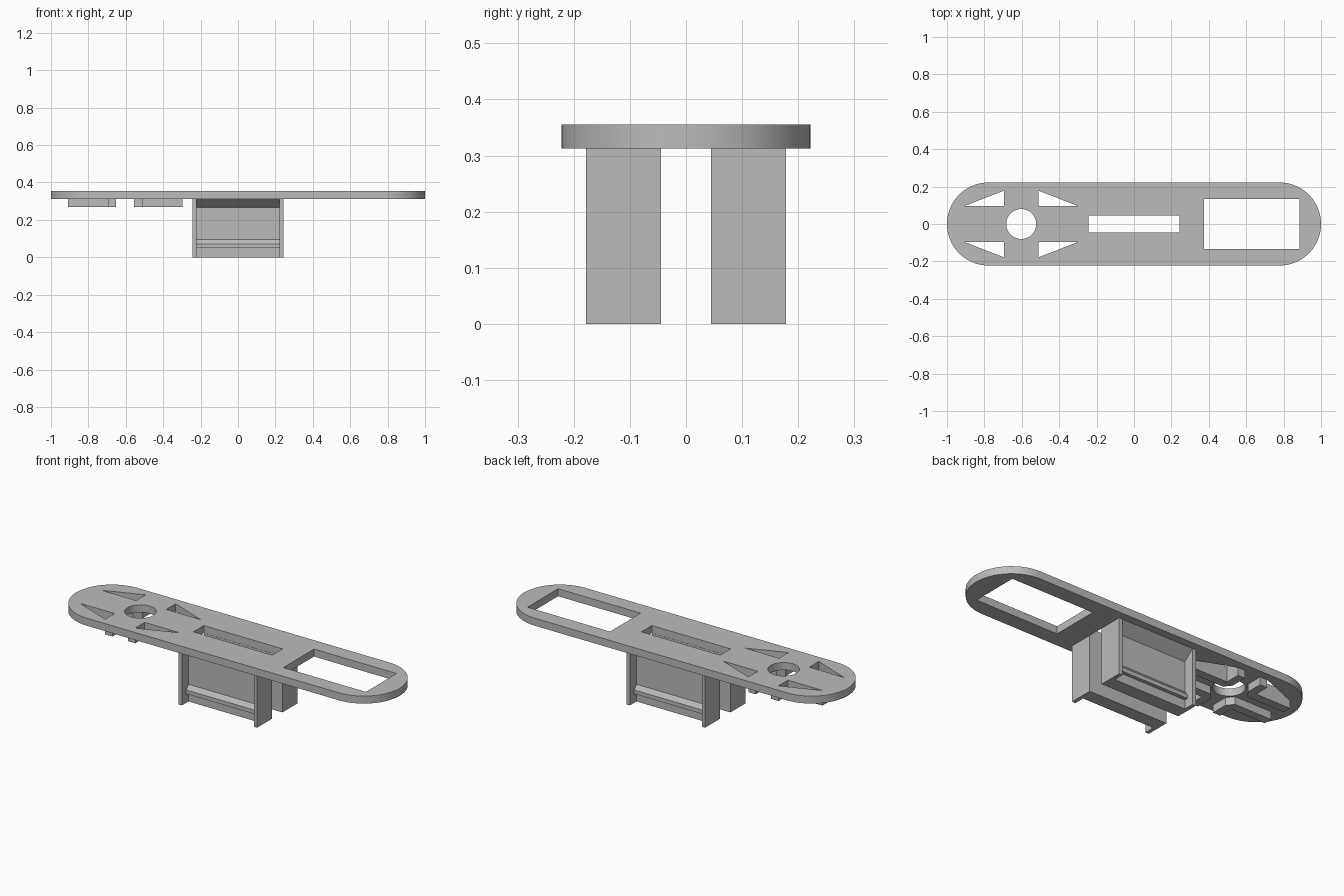
import bpy
import bmesh
from math import sin, cos, pi, radians
from mathutils import Vector

cube = bpy.data.objects.get("Cube")
if cube:
    bpy.data.objects.remove(cube, do_unlink=True)

grey = bpy.data.materials.new("plain grey")
grey.use_nodes = True
grey.diffuse_color = (0.5, 0.5, 0.5, 1)
grey.node_tree.nodes["Principled BSDF"].inputs["Base Color"].default_value = (0.5, 0.5, 0.5, 1)

PLATE_Z, TOP_Z = 0.313, 0.355
HOLE_X = -0.603


def add_object(name, mesh):
    obj = bpy.data.objects.new(name, mesh)
    mesh.materials.clear()
    mesh.materials.append(grey)
    bpy.context.collection.objects.link(obj)
    return obj


def extrude_outline(name, points, offset):
    """Solid made by sweeping a closed 3D outline along an offset."""
    bm = bmesh.new()
    face = bm.faces.new([bm.verts.new(p) for p in points])
    swept = bmesh.ops.extrude_face_region(bm, geom=[face])
    verts = [g for g in swept["geom"] if isinstance(g, bmesh.types.BMVert)]
    bmesh.ops.translate(bm, verts=verts, vec=Vector(offset))
    bmesh.ops.recalc_face_normals(bm, faces=bm.faces)
    mesh = bpy.data.meshes.new(name)
    bm.to_mesh(mesh)
    bm.free()
    return add_object(name, mesh)


def pierced_plate(name, loops, z0, z1):
    """Flat plate: the first loop is the rim, the others are holes."""
    curve = bpy.data.curves.new(name, "CURVE")
    curve.dimensions = "2D"
    curve.fill_mode = "BOTH"
    curve.extrude = (z1 - z0) / 2
    for loop in loops:
        spline = curve.splines.new("POLY")
        spline.points.add(len(loop) - 1)
        for point, (x, y) in zip(spline.points, loop):
            point.co = (x, y, 0, 1)
        spline.use_cyclic_u = True
    temp = bpy.data.objects.new(name + " outline", curve)
    bpy.context.collection.objects.link(temp)
    graph = bpy.context.evaluated_depsgraph_get()
    mesh = bpy.data.meshes.new_from_object(temp.evaluated_get(graph))
    bpy.data.objects.remove(temp, do_unlink=True)
    bm = bmesh.new()
    bm.from_mesh(mesh)
    bmesh.ops.remove_doubles(bm, verts=bm.verts, dist=0.0001)
    bmesh.ops.translate(bm, verts=bm.verts, vec=(0, 0, (z0 + z1) / 2))
    bmesh.ops.recalc_face_normals(bm, faces=bm.faces)
    bm.to_mesh(mesh)
    bm.free()
    return add_object(name, mesh)


def arc(cx, radius, start, end, steps):
    return [(cx + radius * cos(start + (end - start) * i / steps),
             radius * sin(start + (end - start) * i / steps)) for i in range(steps + 1)]


def rectangle(x0, x1, y):
    return [(x0, -y), (x1, -y), (x1, y), (x0, y)]


def place(points, sx, sy):
    """Mirror hole-relative points about the round hole."""
    return [(HOLE_X + sx * x, sy * y) for x, y in points]


corners = [(sx, sy) for sx in (-1, 1) for sy in (-1, 1)]

# Top plate with rounded ends, window, slot, round hole and triangles
half_width = 0.222
rim = (arc(1 - half_width, half_width, -pi / 2, pi / 2, 32)
       + arc(half_width - 1, half_width, pi / 2, 3 * pi / 2, 32))
triangle = [(0.307, 0.095), (0.093, 0.095), (0.093, 0.178)]
holes = [rectangle(0.375, 0.885, 0.135), rectangle(-0.243, 0.243, 0.046),
         arc(HOLE_X, 0.08, 0, 2 * pi, 48)[:-1]]
holes += [place(triangle, sx, sy) for sx, sy in corners]
plate = pierced_plate("top_plate", [rim] + holes, PLATE_Z, TOP_Z)
bpy.ops.object.select_all(action="DESELECT")
plate.select_set(True)
bpy.context.view_layer.objects.active = plate
bpy.ops.object.shade_smooth_by_angle(angle=radians(30))

# L-shaped ribs under the plate, beside each triangle
rib = [(0.307, 0.095), (0.093, 0.095), (0.093, 0.178), (0.048, 0.178),
       (0.048, 0.085), (0.078, 0.047), (0.307, 0.047)]
for sx, sy in corners:
    outline = [(x, y, 0.27) for x, y in place(rib, sx, sy)]
    extrude_outline("triangle_rib", outline, (0, 0, PLATE_Z - 0.27))

# Two hanging brackets: ridged wall between a pair of end plates
wall = [(0.045, 0), (0.12, 0), (0.12, 0.05), (0.14, 0.05), (0.14, 0.072),
        (0.12, 0.096), (0.12, 0.265), (0.178, PLATE_Z), (0.045, PLATE_Z)]
end_plate = [(0.045, 0), (0.178, 0), (0.178, PLATE_Z), (0.045, PLATE_Z)]
for side, sy in (("front", -1), ("back", 1)):
    extrude_outline(side + "_bracket_wall", [(-0.222, sy * y, z) for y, z in wall], (0.444, 0, 0))
    for x in (-0.243, 0.222):
        extrude_outline(side + "_bracket_end", [(x, sy * y, z) for y, z in end_plate], (0.021, 0, 0))
